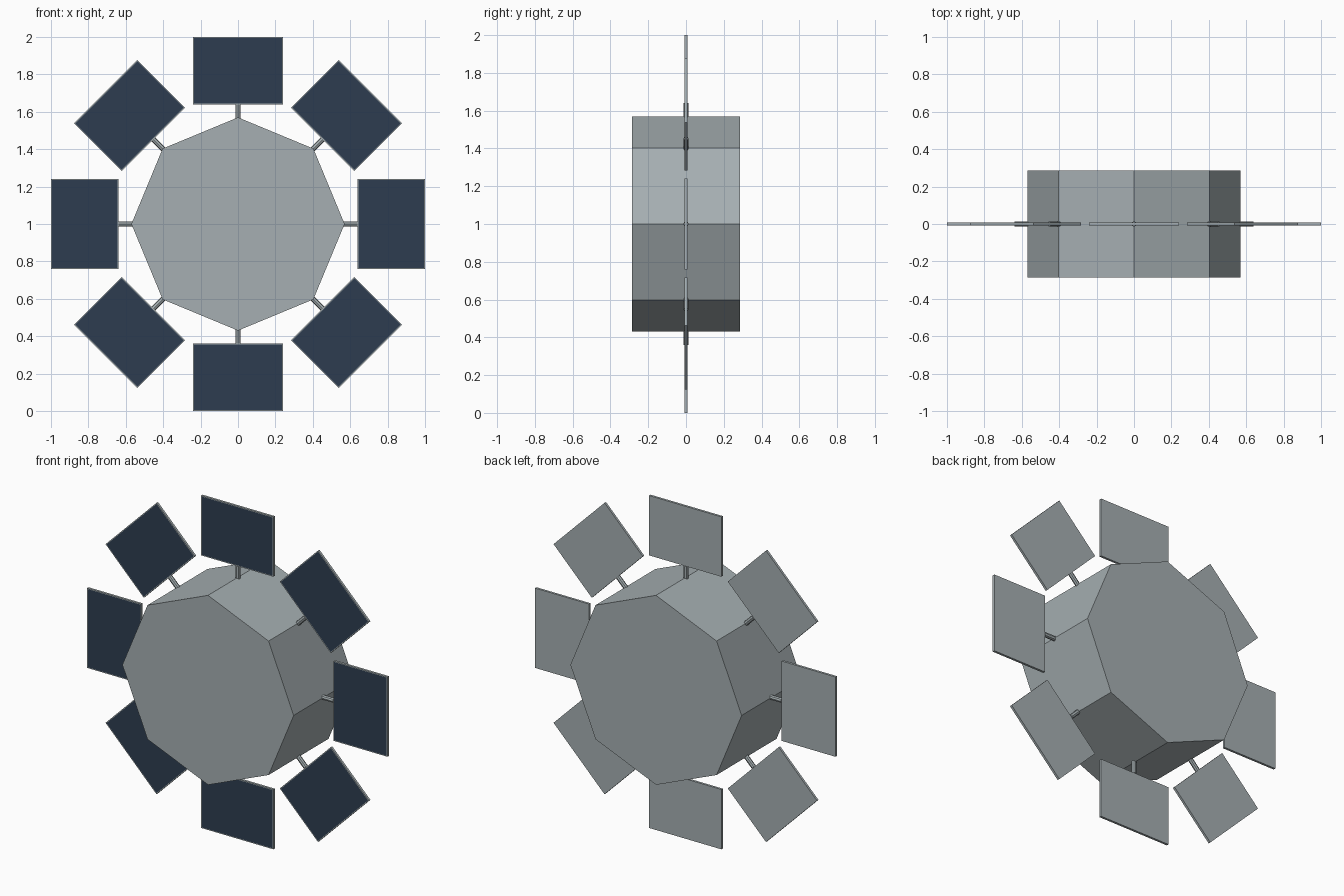
import bpy
import bmesh
from math import pi
from mathutils import Matrix, Vector

cube = bpy.data.objects.get("Cube")
if cube:
    bpy.data.objects.remove(cube, do_unlink=True)

CENTRE = Matrix.Translation((0, 0, 1))
BODY_RADIUS, BODY_DEPTH = 0.57, 0.57
PANEL_INNER, PANEL_OUTER = 0.64, 1.0
PANEL_WIDTH, PANEL_THICK = 0.48, 0.014
STRUT_RADIUS = 0.014


def make_material(name, colour):
    mat = bpy.data.materials.new(name)
    mat.use_nodes = True
    mat.diffuse_color = colour
    mat.node_tree.nodes["Principled BSDF"].inputs["Base Color"].default_value = colour
    return mat


grey = make_material("metal grey", (0.38, 0.43, 0.445, 1))
navy = make_material("panel navy", (0.027, 0.046, 0.079, 1))


def finish(bm, name, materials):
    mesh = bpy.data.meshes.new(name)
    bmesh.ops.recalc_face_normals(bm, faces=bm.faces)
    bm.to_mesh(mesh)
    bm.free()
    for mat in materials:
        mesh.materials.append(mat)
    obj = bpy.data.objects.new(name, mesh)
    bpy.context.collection.objects.link(obj)
    return obj


def prism(bm, sides, radius, depth, matrix):
    bmesh.ops.create_cone(bm, cap_ends=True, segments=sides, radius1=radius,
                          radius2=radius, depth=depth, matrix=matrix)


# Octagonal body, axis front to back
bm = bmesh.new()
prism(bm, 8, BODY_RADIUS, BODY_DEPTH, CENTRE @ Matrix.Rotation(pi / 2, 4, "X"))
finish(bm, "body", [grey])

# Struts and solar panels, one pair per body edge
for i in range(8):
    turn = CENTRE @ Matrix.Rotation(i * pi / 4, 4, "Y")

    bm = bmesh.new()
    start = BODY_RADIUS - 0.03
    length = PANEL_INNER - start
    prism(bm, 8, STRUT_RADIUS, length,
          turn @ Matrix.Translation((0, 0, start + length / 2)))
    finish(bm, f"strut_{i + 1}", [grey])

    bm = bmesh.new()
    height = PANEL_OUTER - PANEL_INNER
    size = Matrix.Diagonal((PANEL_WIDTH, PANEL_THICK, height, 1))
    place = Matrix.Translation((0, 0, PANEL_INNER + height / 2))
    bmesh.ops.create_cube(bm, size=1, matrix=turn @ place @ size)
    bm.normal_update()
    # Dark cell area framed by a thin grey rim on the front only
    front = max(bm.faces, key=lambda f: f.normal.dot(Vector((0, -1, 0))))
    bmesh.ops.inset_region(bm, faces=[front], thickness=0.007)
    front.material_index = 1
    finish(bm, f"solar_panel_{i + 1}", [grey, navy])
